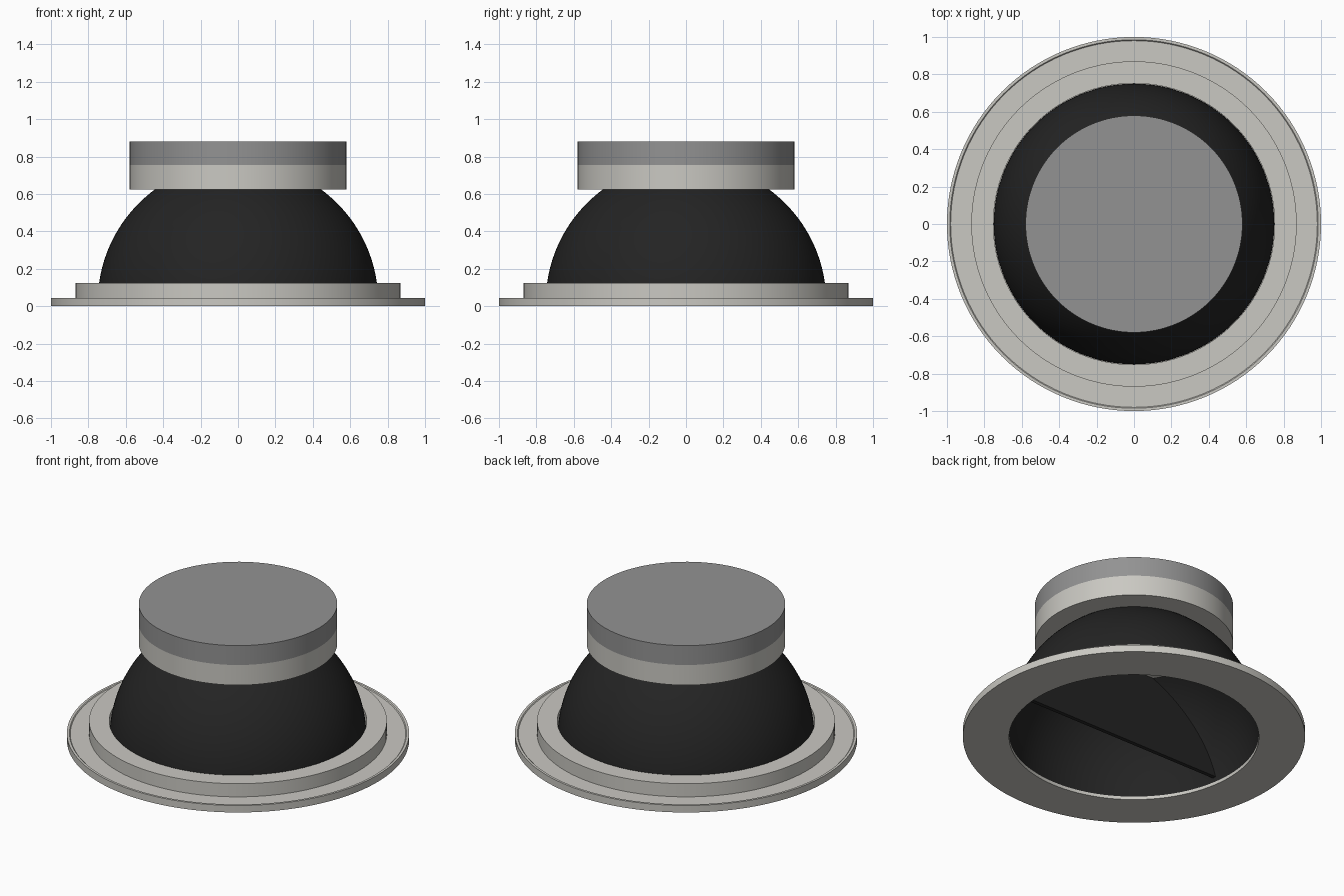
import bpy
from math import sin, cos, pi, radians, sqrt, asin

cube = bpy.data.objects.get("Cube")
if cube:
    bpy.data.objects.remove(cube, do_unlink=True)


def material(name, color):
    m = bpy.data.materials.new(name)
    m.use_nodes = True
    m.diffuse_color = (*color, 1)
    bsdf = next(n for n in m.node_tree.nodes if n.type == 'BSDF_PRINCIPLED')
    bsdf.inputs["Base Color"].default_value = (*color, 1)
    return m


WARM = material("warm light grey", (0.59, 0.58, 0.54))
GREY = material("mid grey", (0.29, 0.29, 0.29))
BLACK = material("matte black", (0.017, 0.017, 0.017))


def make(name, verts, faces, mat):
    mesh = bpy.data.meshes.new(name)
    mesh.from_pydata(verts, [], faces)
    mesh.materials.append(mat)
    ob = bpy.data.objects.new(name, mesh)
    bpy.context.collection.objects.link(ob)
    return ob


def smooth(ob):
    bpy.ops.object.select_all(action='DESELECT')
    ob.select_set(True)
    bpy.context.view_layer.objects.active = ob
    bpy.ops.object.shade_smooth_by_angle(angle=radians(30))


def lathe(name, profile, mat, closed=True, caps=False, seg=128):
    """Spin an (r, z) profile, listed counter-clockwise, about the z axis."""
    n = len(profile)
    verts = [(r * cos(2 * pi * s / seg), r * sin(2 * pi * s / seg), z)
             for s in range(seg) for r, z in profile]
    faces = []
    for s in range(seg):
        a, b = s * n, (s + 1) % seg * n
        for i in range(n if closed else n - 1):
            j = (i + 1) % n
            faces.append((a + i, b + i, b + j, a + j))
    if caps:
        faces.append([s * n for s in reversed(range(seg))])
        faces.append([s * n + n - 1 for s in range(seg)])
    ob = make(name, verts, faces, mat)
    smooth(ob)
    return ob


# Stepped trim ring with a thin lip around the outer edge
lathe("trim_ring", [(0.73, 0), (1, 0), (1, 0.045), (0.985, 0.045), (0.98, 0.04),
                    (0.87, 0.04), (0.87, 0.125), (0.752, 0.125),
                    (0.752, 0.02), (0.73, 0.02)], WARM)

# Hollow dome shell, cut off where it meets the collar
BASE, TOP, OUTER, INNER = 0.02, 0.63, 0.75, 0.73


def arc(radius, steps=24):
    end = asin((TOP - BASE) / radius)
    return [(radius * cos(end * i / steps), BASE + radius * sin(end * i / steps))
            for i in range(steps + 1)]


lathe("dome_shell", arc(OUTER) + arc(INNER)[::-1], BLACK)

# Collar and cap on top
lathe("collar", [(0.58, 0.625), (0.58, 0.755)], WARM, closed=False, caps=True)
lathe("cap", [(0.58, 0.755), (0.58, 0.88)], GREY, closed=False, caps=True)

# Slightly leaning divider plate inside the dome
outline = []
for i in range(25):
    z = BASE + 0.03 + (TOP - BASE - 0.03) * i / 24
    y = -0.12 - 0.2 * (z - BASE)
    outline.append((sqrt(0.735 ** 2 - y * y - (z - BASE) ** 2), y, z))
verts = outline + [(-x, y, z) for x, y, z in reversed(outline)]
plate = make("divider_plate", verts, [range(len(verts))], BLACK)
solid = plate.modifiers.new("thickness", 'SOLIDIFY')
solid.thickness = 0.02
solid.offset = 0
